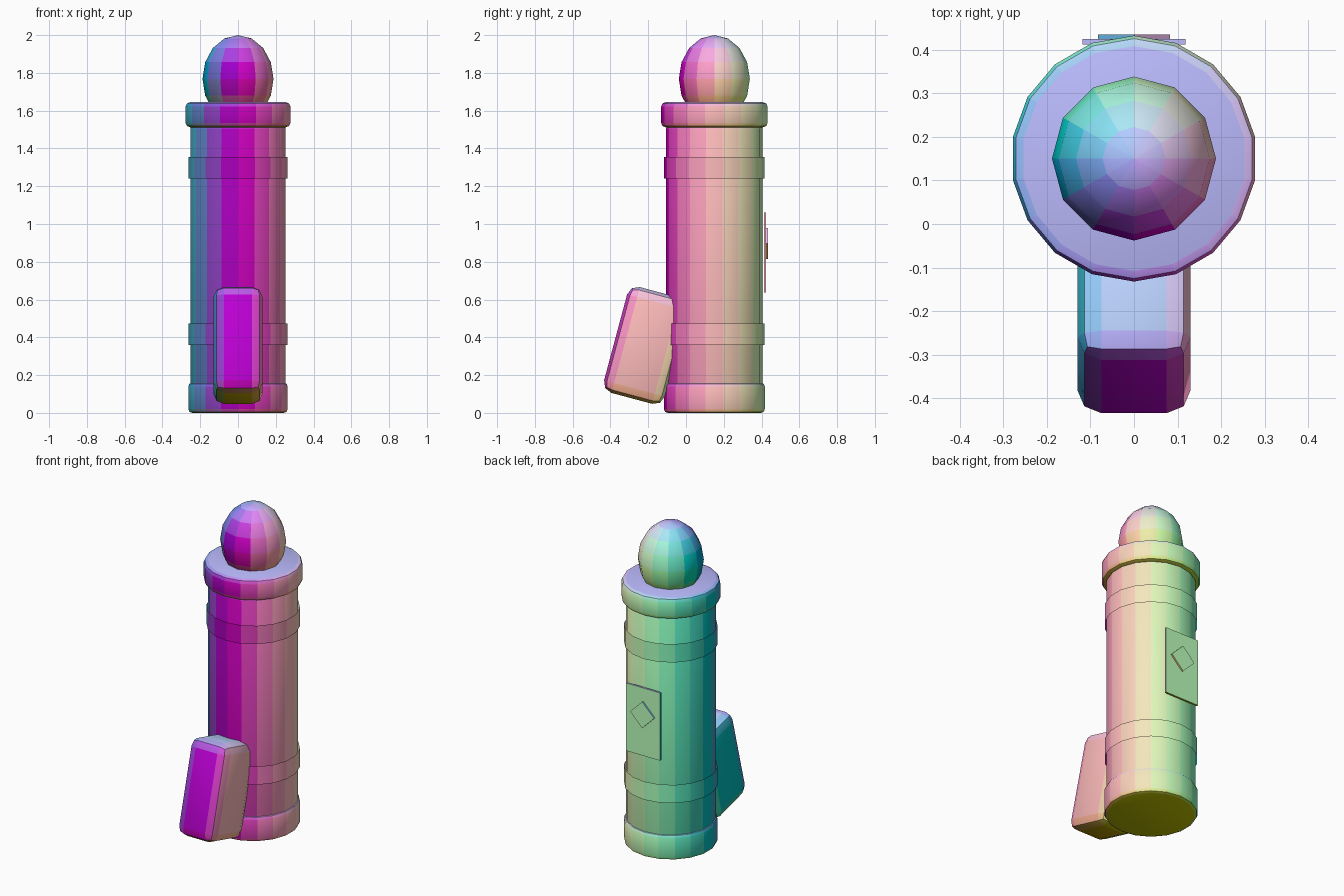
import bpy, bmesh, math
from mathutils import Vector, Euler

if "Cube" in bpy.data.objects:
    bpy.data.objects.remove(bpy.data.objects["Cube"])

CY = 0.15  # y of the column axis


def tint(n):
    """Material whose colour follows the facing direction (x, y, z -> r, g, b)."""
    key = tuple(round(c, 1) + 0.0 for c in n)
    name = "tint_%.1f_%.1f_%.1f" % key
    mat = bpy.data.materials.get(name)
    if not mat:
        mat = bpy.data.materials.new(name)
        mat.diffuse_color = [min(1, max(0, (c + 1) / 2)) for c in key] + [1]
        mat.use_nodes = True
        mat.node_tree.nodes["Principled BSDF"].inputs["Base Color"].default_value = mat.diffuse_color
    return mat


def finish(name, bm, loc, tilt=(0, 0, 0), smooth=30):
    me = bpy.data.meshes.new(name)
    bm.normal_update()
    bm.to_mesh(me)
    bm.free()
    ob = bpy.data.objects.new(name, me)
    ob.location = loc
    ob.rotation_euler = tilt
    bpy.context.collection.objects.link(ob)
    # colour each face by the way it points in the world
    turn = Euler(tilt).to_matrix()
    slots = {}
    for p in me.polygons:
        mat = tint(turn @ p.normal)
        if mat.name not in slots:
            slots[mat.name] = len(slots)
            me.materials.append(mat)
        p.material_index = slots[mat.name]
    bpy.ops.object.select_all(action='DESELECT')
    ob.select_set(True)
    bpy.context.view_layer.objects.active = ob
    bpy.ops.object.shade_smooth_by_angle(angle=math.radians(smooth))
    return ob


def drum(name, r, z0, z1, bevel=0.0, caps=True):
    """18-sided cylinder with a vertex on +y and optionally rounded rims."""
    bm = bmesh.new()
    bmesh.ops.create_cone(bm, cap_ends=caps, segments=18, radius1=r, radius2=r, depth=z1 - z0)
    if bevel:
        rims = [e for e in bm.edges if abs(e.verts[0].co.z - e.verts[1].co.z) < 1e-5]
        bmesh.ops.bevel(bm, geom=rims, offset=bevel, segments=2, profile=0.5, affect='EDGES')
    return finish(name, bm, (0, CY, (z0 + z1) / 2))


def box(name, size, loc, tilt=(0, 0, 0), bevel=0.0):
    bm = bmesh.new()
    bmesh.ops.create_cube(bm, size=1)
    bmesh.ops.scale(bm, vec=size, verts=bm.verts)
    if bevel:
        bmesh.ops.bevel(bm, geom=bm.edges[:], offset=bevel, segments=2, profile=0.5, affect='EDGES')
    return finish(name, bm, loc, tilt)


# Column: foot ring, body, two open sleeve bands, top collar
drum("base_ring", 0.267, 0.0, 0.16, 0.02)
drum("body", 0.256, 0.02, 1.52, 0.015)
drum("lower_band", 0.266, 0.36, 0.474, caps=False)
drum("upper_band", 0.266, 1.24, 1.355, caps=False)
drum("top_collar", 0.282, 1.512, 1.645, 0.024)

# Stretched dome
bm = bmesh.new()
bmesh.ops.create_uvsphere(bm, u_segments=12, v_segments=8, radius=1)
bmesh.ops.scale(bm, vec=(0.188, 0.188, 0.232), verts=bm.verts)
finish("dome", bm, (0, CY, 1.768), smooth=60)

# Leaning front block, placed along its tilted axes
t = math.radians(15)
centre = 0.297 * Vector((0, -math.cos(t), math.sin(t))) + 0.29 * Vector((0, math.sin(t), math.cos(t)))
box("front_block", (0.26, 0.333, 0.58), centre, (-t, 0, 0), 0.055)

# Rear plate with a raised diamond
box("rear_plate", (0.236, 0.012, 0.424), (0, 0.418, 0.85))
box("rear_diamond", (0.117, 0.012, 0.117), (0, 0.428, 0.897), (0, math.pi / 4, 0))
